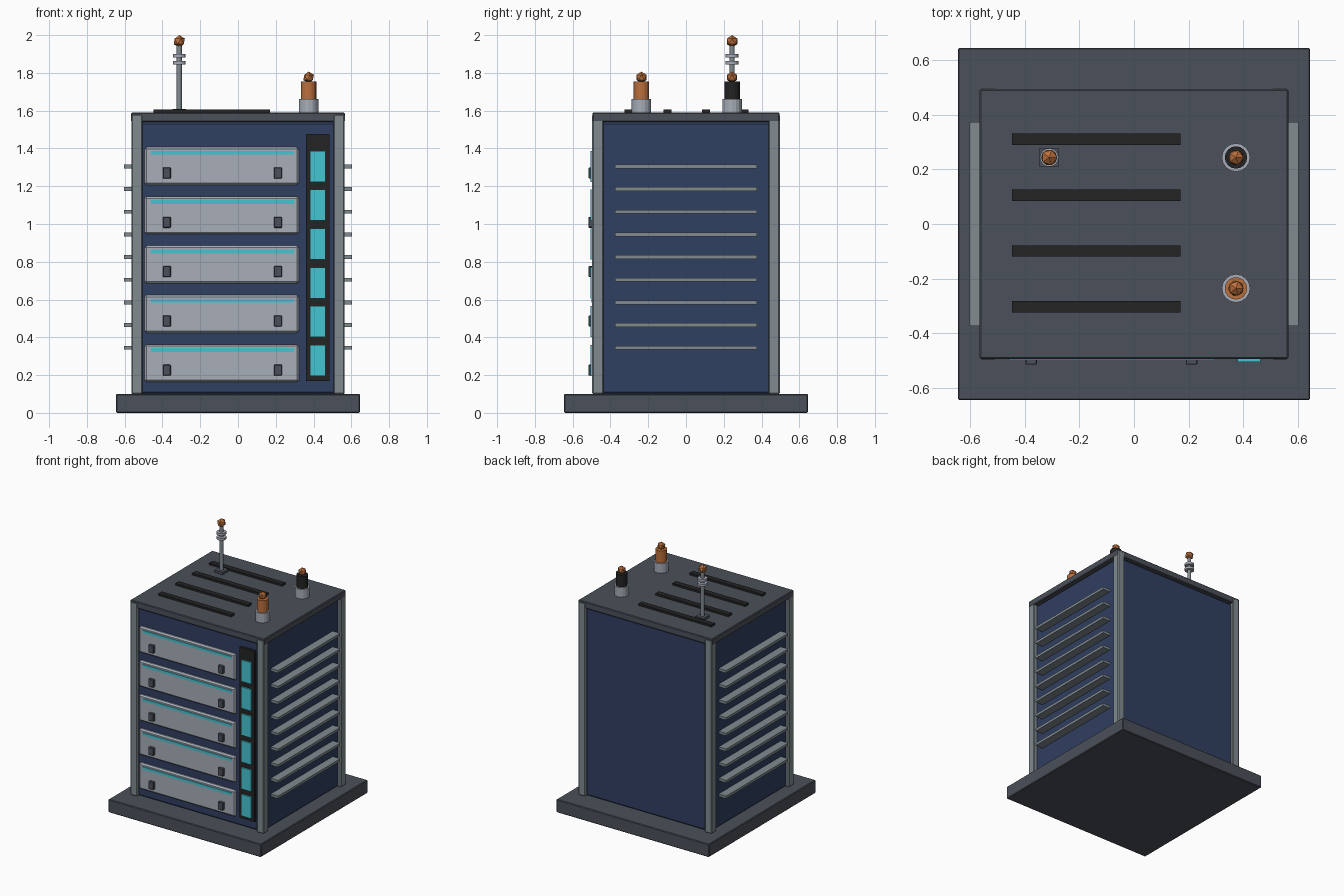
import bpy, bmesh
from mathutils import Matrix

cube = bpy.data.objects.get("Cube")
if cube:
    bpy.data.objects.remove(cube, do_unlink=True)


def material(name, rgb):
    m = bpy.data.materials.new(name)
    m.use_nodes = True
    m.diffuse_color = (*rgb, 1)
    m.node_tree.nodes["Principled BSDF"].inputs["Base Color"].default_value = (*rgb, 1)
    return m


navy = material("navy", (0.03, 0.05, 0.12))
slate = material("slate", (0.07, 0.08, 0.1))
steel = material("steel", (0.22, 0.26, 0.28))
silver = material("silver", (0.39, 0.42, 0.48))
cyan = material("cyan", (0.06, 0.56, 0.64))
black = material("black", (0.017, 0.017, 0.017))
copper = material("copper", (0.5, 0.16, 0.045))


def finish(name, bm, mat, bevel=0):
    mesh = bpy.data.meshes.new(name)
    bm.to_mesh(mesh)
    bm.free()
    mesh.materials.append(mat)
    ob = bpy.data.objects.new(name, mesh)
    bpy.context.collection.objects.link(ob)
    if bevel:
        mod = ob.modifiers.new("edge", "BEVEL")
        mod.width = bevel
        mod.segments = 1
    return ob


def box(name, x, y, z, mat, bevel=0):
    """Box from (low, high) ranges on each axis."""
    bm = bmesh.new()
    lo, hi = zip(x, y, z)
    centre = [(a + b) / 2 for a, b in zip(lo, hi)]
    size = [b - a for a, b in zip(lo, hi)]
    bmesh.ops.create_cube(bm, size=1, matrix=Matrix.Translation(centre) @ Matrix.Diagonal((*size, 1)))
    return finish(name, bm, mat, bevel)


def rod(name, x, y, z, radius, mat, sides=16):
    bm = bmesh.new()
    bmesh.ops.create_cone(bm, cap_ends=True, segments=sides, radius1=radius, radius2=radius,
                          depth=z[1] - z[0], matrix=Matrix.Translation((x, y, sum(z) / 2)))
    return finish(name, bm, mat)


def knob(name, x, y, z, radius):
    bm = bmesh.new()
    bmesh.ops.create_icosphere(bm, subdivisions=1, radius=radius, matrix=Matrix.Translation((x, y, z)))
    return finish(name, bm, copper)


def span(centre, width):
    return (centre - width / 2, centre + width / 2)


# Cabinet shell
box("base", span(0, 1.292), span(0, 1.292), (0, 0.1), slate, 0.005)
box("body", span(0, 1.08), span(0, 0.95), (0.1, 1.54), navy, 0.01)
box("roof", span(0, 1.132), span(0, 0.99), (1.54, 1.59), slate, 0.005)
for sx in (-1, 1):
    for sy in (-1, 1):
        box("corner_post", span(sx * 0.535, 0.06), span(sy * 0.467, 0.06), (0.1, 1.58), steel, 0.006)

# Side cooling fins
for i in range(9):
    for sx in (-1, 1):
        box("side_fin", span(sx * 0.57, 0.066), span(0, 0.75), span(0.345 + 0.12 * i, 0.02), steel)

# Drawers with light strip and two handles
for i in range(5):
    z = 0.263 + 0.261 * i
    box("drawer", (-0.495, 0.322), (-0.494, -0.45), span(z, 0.2), silver, 0.01)
    box("drawer_strip", (-0.46, 0.297), (-0.499, -0.492), span(z + 0.07, 0.02), cyan)
    for x in (-0.377, 0.211):
        box("drawer_handle", span(x, 0.042), (-0.516, -0.492), span(z - 0.037, 0.058), slate, 0.003)

# Indicator column
box("indicator_panel", (0.36, 0.485), (-0.494, -0.45), (0.17, 1.477), black)
for i in range(6):
    box("indicator_light", (0.38, 0.464), (-0.506, -0.492), span(0.277 + 0.2057 * i, 0.164), cyan)

# Roof vents
for i in range(4):
    box("roof_vent", (-0.447, 0.17), span(-0.304 + 0.205 * i, 0.042), (1.58, 1.605), black)

# Antenna
ax, ay = -0.311, 0.244
box("antenna_foot", span(ax, 0.07), span(ay, 0.07), (1.58, 1.608), slate)
rod("antenna_mast", ax, ay, (1.6, 1.95), 0.014, steel, 12)
for z in (1.853, 1.89):
    rod("antenna_ring", ax, ay, span(z, 0.018), 0.034, silver)
knob("antenna_tip", ax, ay, 1.967, 0.033)

# Terminals
for y, mat in ((-0.236, copper), (0.244, black)):
    rod("terminal_collar", 0.374, y, (1.58, 1.662), 0.052, silver)
    rod("terminal_core", 0.374, y, (1.65, 1.755), 0.041, mat)
    knob("terminal_tip", 0.374, y, 1.776, 0.031)
